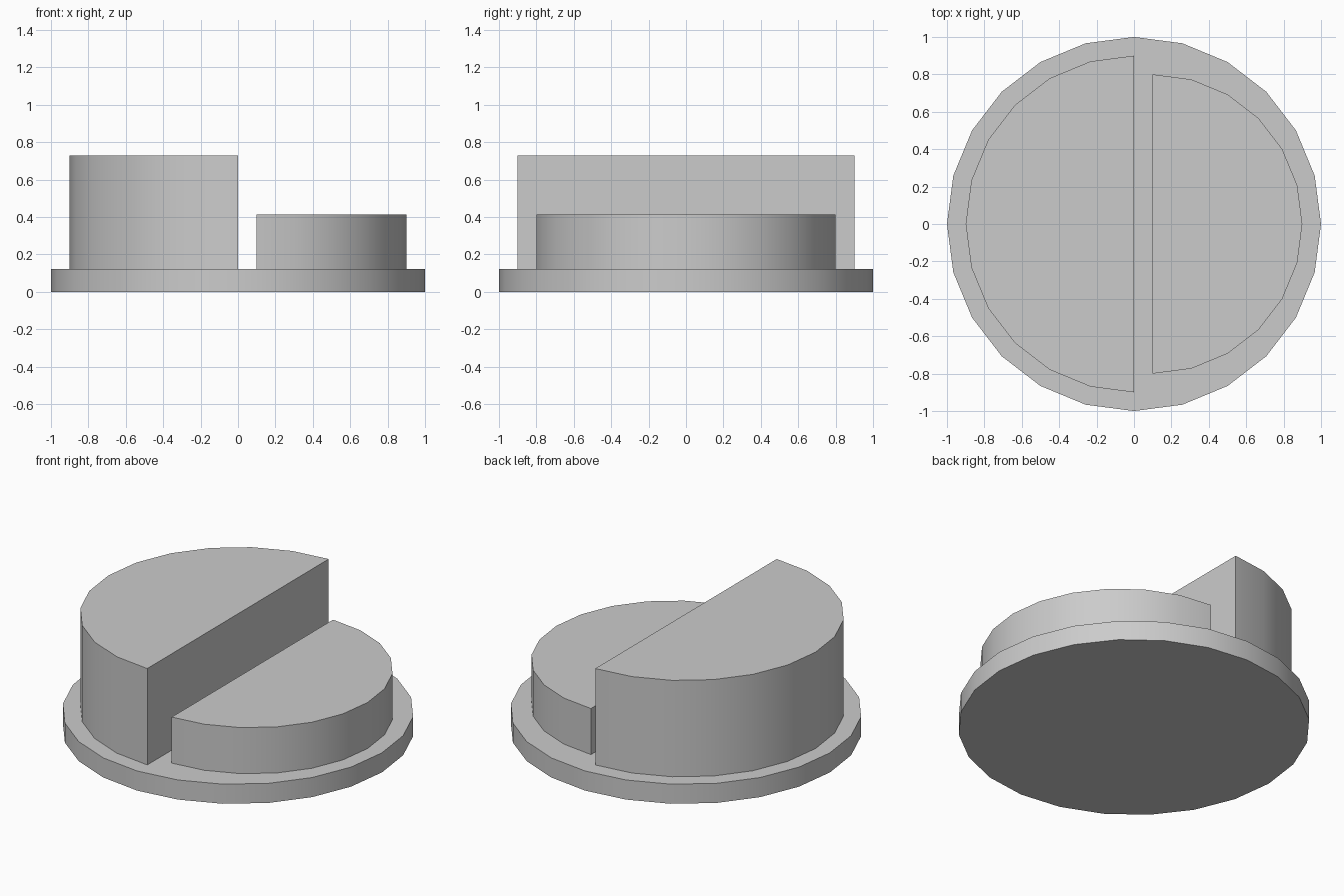
import bpy, bmesh
from math import cos, sin, radians

if "Cube" in bpy.data.objects:
    bpy.data.objects.remove(bpy.data.objects["Cube"])

STEP = 15  # degrees per side: 24 sides to a full circle


def arc(radius, start, sides, cx=0.0):
    """Points counter-clockwise along a faceted arc."""
    return [(cx + radius * cos(radians(start + STEP * i)),
             radius * sin(radians(start + STEP * i))) for i in range(sides)]


def prism(name, outline, z0, z1):
    """Extrude a flat outline from z0 to z1, with smooth curved walls."""
    bm = bmesh.new()
    low = [bm.verts.new((x, y, z0)) for x, y in outline]
    high = [bm.verts.new((x, y, z1)) for x, y in outline]
    bm.faces.new(low[::-1])
    bm.faces.new(high)
    n = len(outline)
    for i in range(n):
        j = (i + 1) % n
        bm.faces.new((low[i], low[j], high[j], high[i]))
    mesh = bpy.data.meshes.new(name)
    bm.to_mesh(mesh)
    bm.free()
    obj = bpy.data.objects.new(name, mesh)
    bpy.context.collection.objects.link(obj)
    bpy.ops.object.select_all(action='DESELECT')
    obj.select_set(True)
    bpy.context.view_layer.objects.active = obj
    bpy.ops.object.shade_smooth_by_angle(angle=radians(30))
    return obj


# Round base plate
prism("base_plate", arc(1.0, 0, 24), 0.0, 0.123)

# Tall half-round block on the left
prism("tall_half", arc(0.9, 90, 13), 0.123, 0.728)

# Low half-round block on the right, set off by a narrow gap
prism("low_half", arc(0.8, -90, 13, cx=0.1), 0.123, 0.412)
